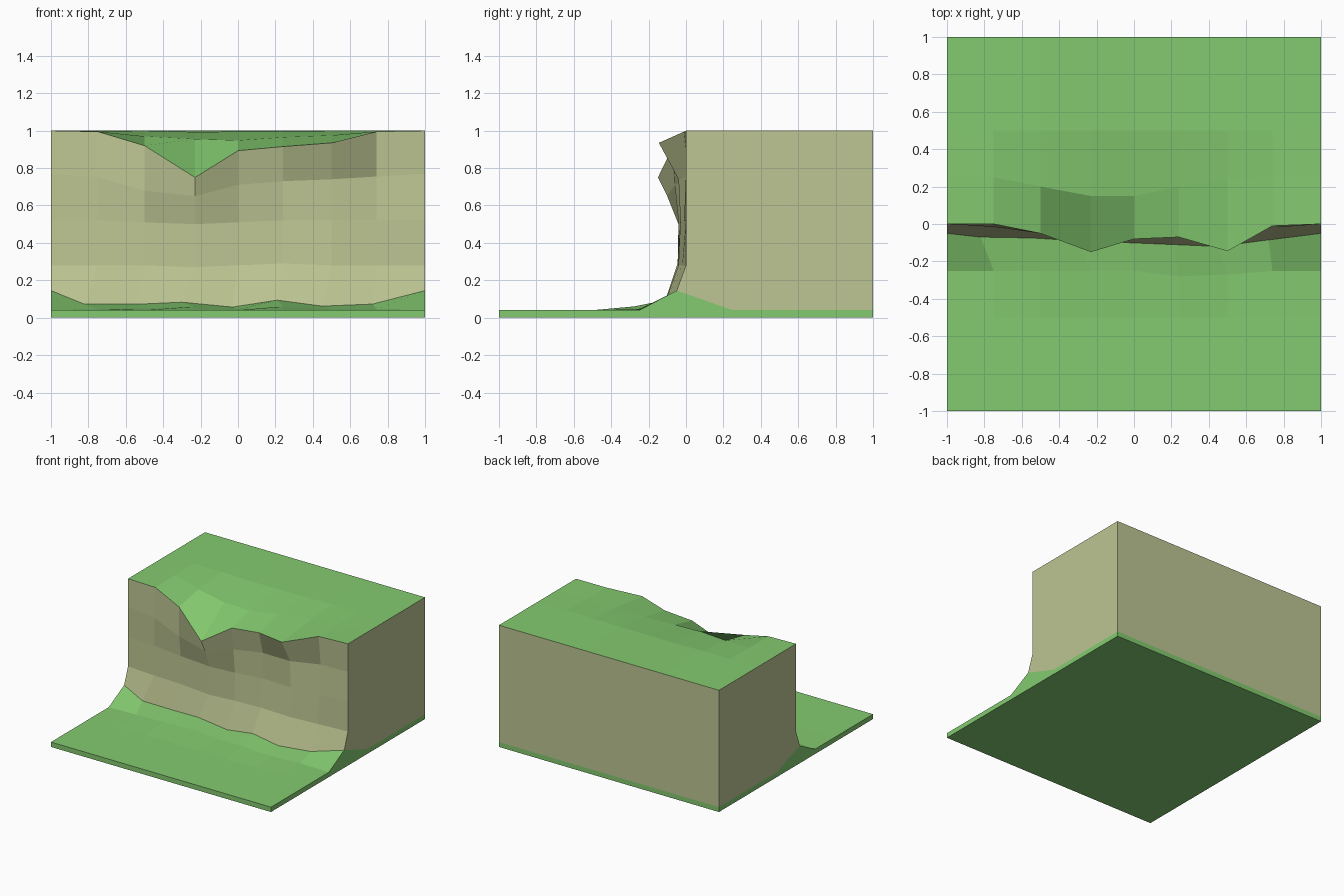
import bpy, bmesh

if "Cube" in bpy.data.objects:
    bpy.data.objects.remove(bpy.data.objects["Cube"])

def material(name, rgb):
    m = bpy.data.materials.new(name)
    m.diffuse_color = (*rgb, 1)
    m.use_nodes = True
    m.node_tree.nodes["Principled BSDF"].inputs["Base Color"].default_value = m.diffuse_color
    return m

GRASS = material("grass", (0.23, 0.59, 0.16))
ROCK = material("rock", (0.51, 0.56, 0.29))

XS = [-1, -.75, -.5, -.23, 0, .24, .5, .74, 1]

def row(y, z, xs=XS):
    """One left-to-right line of points; y and z are constants or lists."""
    ys = y if isinstance(y, list) else [y] * 9
    zs = z if isinstance(z, list) else [z] * 9
    return list(zip(xs, ys, zs))

def build(name, rows, mat, extra=()):
    """Skin the rows with quads, then add extra flat polygons."""
    bm = bmesh.new()
    grid = [[bm.verts.new(p) for p in r] for r in rows]
    for a, b in zip(grid, grid[1:]):
        for i in range(8):
            bm.faces.new((a[i], a[i + 1], b[i + 1], b[i]))
    for poly in extra:
        bm.faces.new([bm.verts.new(p) for p in poly])
    bmesh.ops.remove_doubles(bm, verts=bm.verts, dist=1e-5)
    bmesh.ops.recalc_face_normals(bm, faces=bm.faces)
    me = bpy.data.meshes.new(name)
    bm.to_mesh(me)
    bm.free()
    me.materials.append(mat)
    ob = bpy.data.objects.new(name, me)
    bpy.context.collection.objects.link(ob)
    return ob

def sides(profile):
    """The same y-z outline on both x ends."""
    left = [(-1, y, z) for y, z in profile]
    right = [(1, y, z) for y, z in reversed(profile)]
    return [left, right]

# Shared edges where grass meets rock
foot = row([-.05, -.07, -.075, -.09, -.1, -.11, -.12, -.085, -.05],
           [.145, .072, .072, .083, .057, .094, .062, .073, .145],
           [-1, -.82, -.54, -.3, -.03, .21, .45, .72, 1])
rim = row([0, 0, -.05, -.15, -.08, -.07, -.145, -.01, 0],
          [1, .995, .92, .75, .893, .915, .935, .995, 1])

# Lower ground: slab with a grassy bank rising to the cliff foot
build("lower_ground", [
    row(1, .04), row(1, 0), row(-1, 0), row(-1, .04), row(-.5, .04),
    row([-.25, -.25, -.25, -.25, -.25, -.28, -.27, -.25, -.25],
        [.04, .045, .05, .06, .045, .06, .045, .045, .04]),
    foot], GRASS,
    sides([(-1, 0), (-1, .04), (-.5, .04), (-.25, .04), (-.05, .145),
           (.25, .04), (1, .04), (1, 0)]))

# Cliff: uneven rock face with flat sides and back
build("cliff", [
    foot,
    row([0, -.02, -.03, -.045, -.04, -.045, -.04, -.02, 0],
        [.28, .28, .28, .27, .28, .29, .28, .28, .28]),
    row([0, -.01, -.03, -.04, -.04, -.02, -.03, -.01, 0],
        [.52, .52, .51, .5, .51, .52, .52, .52, .52]),
    row([0, -.015, -.05, -.1, -.06, -.02, -.04, .015, 0],
        [.77, .75, .68, .65, .71, .73, .74, .755, .77]),
    rim], ROCK,
    sides([(-.05, .145), (0, .28), (0, .52), (0, .77), (0, 1), (1, 1),
           (1, .04), (.25, .04)])
    + [[(-1, 1, .04), (1, 1, .04), (1, 1, 1), (-1, 1, 1)]])

# Upper grass: plateau sagging towards the rim
build("upper_grass", [
    rim,
    row([.25, .25, .2, .15, .15, .2, .24, .25, .25],
        [1, .998, .97, .955, .948, .965, .975, .995, 1]),
    row(.5, [1, 1, 1, .993, .995, .997, 1, 1, 1]),
    row(1, 1)], GRASS)
for ob in bpy.data.objects:
    if ob.name == "upper_grass" and ob.data.polygons[-1].normal.z < 0:
        ob.data.flip_normals()
